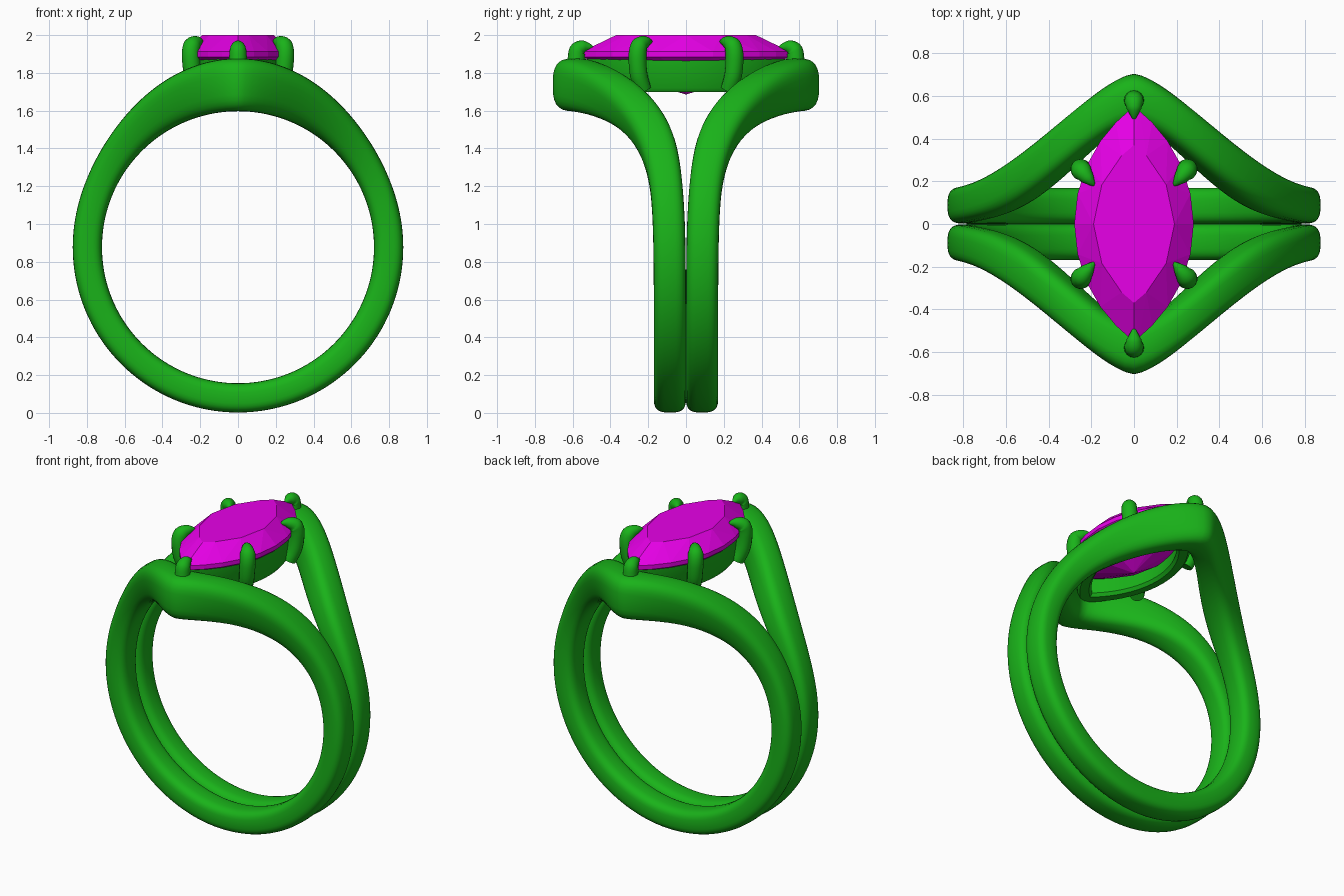
import bpy, bmesh
from math import sin, cos, pi, exp, sqrt
from mathutils import Vector

if "Cube" in bpy.data.objects:
    bpy.data.objects.remove(bpy.data.objects["Cube"])

green = bpy.data.materials.new("green_metal")
green.diffuse_color = (0.01, 0.45, 0.01, 1)
green.use_nodes = True
green.node_tree.nodes["Principled BSDF"].inputs["Base Color"].default_value = green.diffuse_color
pink = bpy.data.materials.new("magenta_gem")
pink.diffuse_color = (0.8, 0.0, 0.8, 1)
pink.use_nodes = True
pink.node_tree.nodes["Principled BSDF"].inputs["Base Color"].default_value = pink.diffuse_color


def finish(bm, name, mat, smooth=True, mirror=None):
    bmesh.ops.recalc_face_normals(bm, faces=bm.faces)
    me = bpy.data.meshes.new(name)
    bm.to_mesh(me)
    bm.free()
    ob = bpy.data.objects.new(name, me)
    bpy.context.collection.objects.link(ob)
    me.materials.append(mat)
    if smooth:
        bpy.ops.object.select_all(action='DESELECT')
        ob.select_set(True)
        bpy.context.view_layer.objects.active = ob
        bpy.ops.object.shade_smooth_by_angle(angle=0.7)
    if mirror:
        m = ob.modifiers.new("mirror", 'MIRROR')
        m.use_axis = mirror
        m.use_clip = False
        m.use_mirror_merge = False
    return ob


def loft(rings, closed):
    """Skin a list of point rings, looping or with capped ends."""
    bm = bmesh.new()
    vs = [[bm.verts.new(p) for p in r] for r in rings]
    n, k = len(vs), len(vs[0])
    for i in range(n if closed else n - 1):
        a, b = vs[i], vs[(i + 1) % n]
        for j in range(k):
            bm.faces.new((a[j], a[(j + 1) % k], b[(j + 1) % k], b[j]))
    if not closed:
        bm.faces.new(vs[0])
        bm.faces.new(vs[-1])
    return bm


def spow(v, p):
    return abs(v) ** p * (1 if v >= 0 else -1)


# Split band: soft-cornered section swept round the finger, flaring at the top
rings = []
N, K = 144, 28
for i in range(N):
    phi = -pi + 2 * pi * i / N
    a = abs(phi)
    yc = 0.085 + 0.5 * exp(-2.54 * a ** 1.57)
    w = 0.085 + 0.035 * exp(-(a / 0.9) ** 4)
    t = 0.155 + (0.125 * cos(phi) ** 4 if a < pi / 2 else 0)
    ring = []
    for j in range(K):
        u = 2 * pi * j / K
        r = 0.72 + t / 2 + t / 2 * spow(cos(u), 0.65)
        ring.append((r * sin(phi), yc + w * spow(sin(u), 0.65), 0.877 + r * cos(phi)))
    rings.append(ring)
finish(loft(rings, True), "split_band", green, mirror=(False, True, False))


def marquise(n, a, b, z):
    """Pointed oval outline: two arcs of half width a and half length b."""
    R = (a * a + b * b) / (2 * a)
    half = asin_half = []
    for i in range(n):
        y = -b * cos(pi * i / n)
        half.append(Vector((sqrt(R * R - y * y) - (R - a), y, z)))
    return half + [Vector((-p.x, -p.y, z)) for p in asin_half]


# Faceted marquise gem
bm = bmesh.new()
pts = (marquise(6, 0.19, 0.37, 2.0) + marquise(12, 0.28, 0.55, 1.913)
       + marquise(12, 0.28, 0.55, 1.885) + marquise(6, 0.16, 0.31, 1.785)
       + [Vector((0, 0, 1.685))])
for p in pts:
    bm.verts.new(p)
bmesh.ops.convex_hull(bm, input=bm.verts)
finish(bm, "marquise_gem", pink, smooth=False)

# Gallery rail under the gem
outline = [marquise(24, a, b, z) for a, b, z in (
    (0.255, 0.525, 1.88), (0.245, 0.51, 1.72), (0.23, 0.49, 1.70),
    (0.185, 0.41, 1.70), (0.17, 0.39, 1.72), (0.20, 0.43, 1.88))]
finish(loft([[o[i] for o in outline] for i in range(48)], True), "gallery_rail", green)


def prong(name, path, radii, mirror):
    """Round claw along a smoothed path, tapering to a tip."""
    path = [Vector(p) for p in path]
    pts, rad = [], []
    for i in range(len(path) - 1):
        p0, p1 = path[max(i - 1, 0)], path[i]
        p2, p3 = path[i + 1], path[min(i + 2, len(path) - 1)]
        for s in range(6):
            t = s / 6
            pts.append(0.5 * (2 * p1 + (p2 - p0) * t + (2 * p0 - 5 * p1 + 4 * p2 - p3) * t * t
                              + (3 * p1 - p0 - 3 * p2 + p3) * t ** 3))
            rad.append(radii[i] * (1 - t) + radii[i + 1] * t)
    pts.append(path[-1])
    rad.append(radii[-1])
    side = Vector((0, 0, 1)).cross(path[-1] - path[0]).normalized()
    rs = []
    for i, p in enumerate(pts):
        tan = (pts[min(i + 1, len(pts) - 1)] - pts[max(i - 1, 0)]).normalized()
        up = tan.cross(side).normalized()
        rs.append([p + rad[i] * (side * cos(2 * pi * j / 16) + up * sin(2 * pi * j / 16))
                   for j in range(16)])
    finish(loft(rs, False), name, green, mirror=mirror)


# Four side claws and two end claws
prong("side_prongs",
      [(0.215, 0.225, 1.71), (0.24, 0.25, 1.79), (0.25, 0.257, 1.89),
       (0.243, 0.245, 1.945), (0.215, 0.21, 1.965), (0.187, 0.18, 1.965)],
      [0.042, 0.047, 0.048, 0.046, 0.03, 0.004], (True, True, False))
prong("end_prongs",
      [(0, 0.585, 1.78), (0, 0.58, 1.87), (0, 0.572, 1.92),
       (0, 0.54, 1.938), (0, 0.49, 1.935)],
      [0.047, 0.047, 0.045, 0.034, 0.004], (False, True, False))
